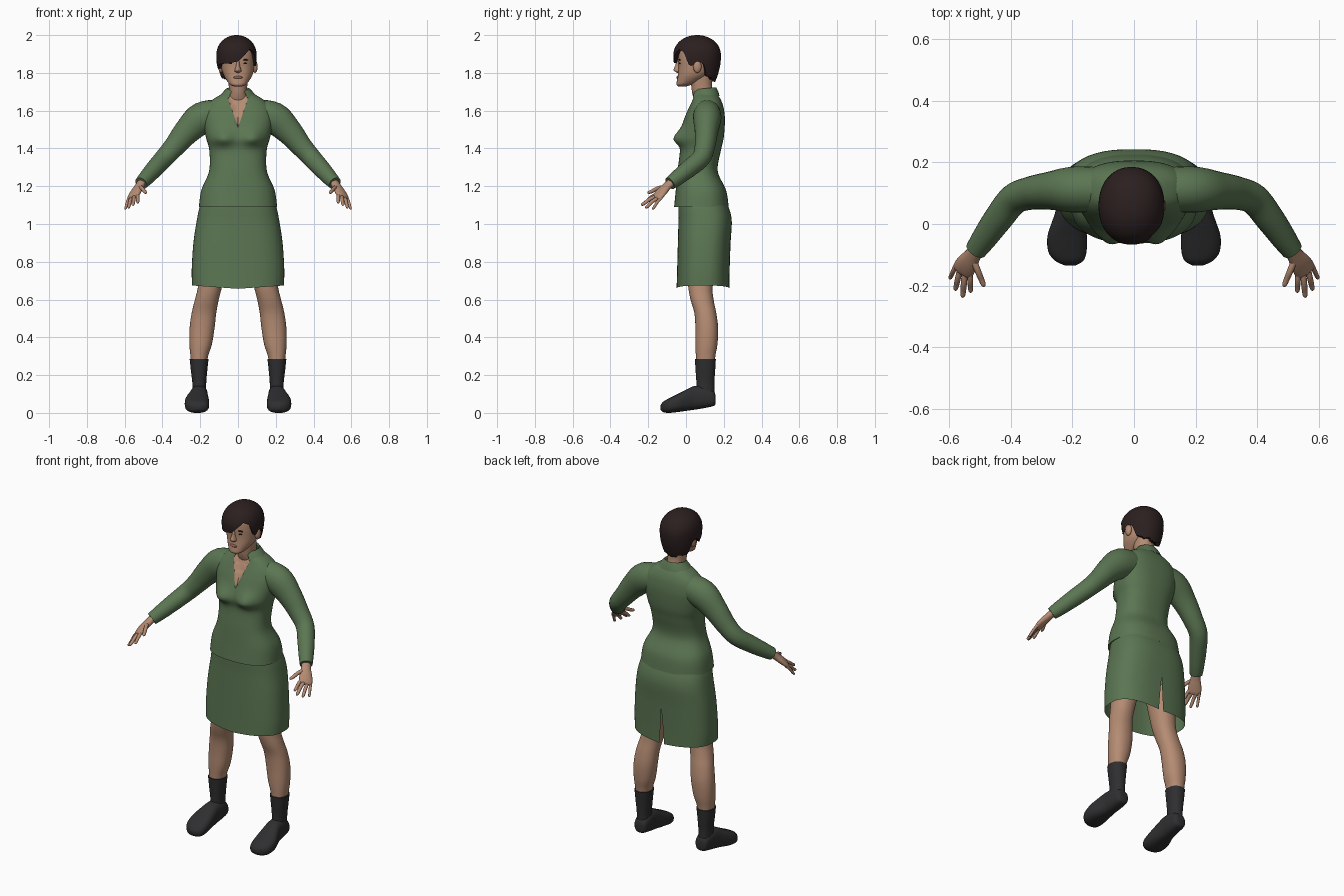
import bpy, bmesh, math, random
from mathutils import Vector

random.seed(4)
if "Cube" in bpy.data.objects:
    bpy.data.objects.remove(bpy.data.objects["Cube"])


def material(name, r, g, b):
    m = bpy.data.materials.new(name)
    m.use_nodes = True
    m.diffuse_color = (r, g, b, 1)
    m.node_tree.nodes["Principled BSDF"].inputs["Base Color"].default_value = (r, g, b, 1)
    return m


GREEN = material("green cloth", .105, .18, .085)
SKIN = material("skin", .46, .26, .17)
HAIR = material("dark brown hair", .025, .014, .014)
BLACK = material("black leather", .028, .028, .03)
LIP = material("lip brown", .3, .12, .09)


def smooth_rows(rows, steps):
    """Catmull-Rom interpolation of rows of numbers."""
    out = []
    for i in range(len(rows) - 1):
        quad = [rows[max(i - 1, 0)], rows[i], rows[i + 1], rows[min(i + 2, len(rows) - 1)]]
        for k in range(steps):
            t = k / steps
            out.append([.5 * (2 * b + (c - a) * t + (2 * a - 5 * b + 4 * c - d) * t * t
                              + (3 * b - a - 3 * c + d) * t ** 3) for a, b, c, d in zip(*quad)])
    return out + [list(rows[-1])]


def skin_rings(rings, caps=True):
    bm = bmesh.new()
    vs = [[bm.verts.new(p) for p in ring] for ring in rings]
    n = len(vs[0])
    for a, b in zip(vs, vs[1:]):
        for i in range(n):
            bm.faces.new((a[i], a[(i + 1) % n], b[(i + 1) % n], b[i]))
    if caps:
        bm.faces.new(vs[0])
        bm.faces.new(vs[-1])
    bmesh.ops.recalc_face_normals(bm, faces=bm.faces)
    return bm


def oval(a, power):
    s, c = math.sin(a), math.cos(a)
    return (math.copysign(abs(s) ** (2 / power), s), math.copysign(abs(c) ** (2 / power), c))


def loft(rows, axis="z", power=2.2, steps=4, n=48, caps=True):
    """Rows: position on the axis, centre x, half width, low and high on the other axis."""
    rings = []
    for t, cx, w, lo, hi in smooth_rows(rows, steps):
        ring = []
        for i in range(n):
            s, c = oval(math.tau * i / n, power)
            x, o = cx + w * s, (lo + hi) / 2 - (hi - lo) / 2 * c
            ring.append((x, o, t) if axis == "z" else (x, t, o))
        rings.append(ring)
    return skin_rings(rings, caps)


def tube(points, side=(0, 1, 0), n=20, steps=4):
    """Points: x, y, z, radius along side, radius across it."""
    rows = smooth_rows(points, steps)
    rings = []
    for i, row in enumerate(rows):
        p = Vector(row[:3])
        d = (Vector(rows[min(i + 1, len(rows) - 1)][:3]) - Vector(rows[max(i - 1, 0)][:3])).normalized()
        u = (Vector(side) - d * d.dot(Vector(side))).normalized()
        v = d.cross(u)
        rings.append([p + u * row[3] * math.cos(math.tau * k / n)
                      + v * row[4] * math.sin(math.tau * k / n) for k in range(n)])
    return skin_rings(rings)


def finish(bm, name, *mats, mirror=False):
    me = bpy.data.meshes.new(name)
    bm.to_mesh(me)
    bm.free()
    for m in mats:
        me.materials.append(m)
    me.shade_smooth()
    me.set_sharp_from_angle(angle=math.radians(50))
    ob = bpy.data.objects.new(name, me)
    bpy.context.collection.objects.link(ob)
    if mirror:
        mod = ob.modifiers.new("mirror", "MIRROR")
        mod.use_mirror_merge = False
    return ob


def ball(name, loc, size, mat, mirror=False):
    bm = bmesh.new()
    bmesh.ops.create_uvsphere(bm, u_segments=20, v_segments=12, radius=1)
    for v in bm.verts:
        v.co = Vector([l + s * c for l, s, c in zip(loc, size, v.co)])
    return finish(bm, name, mat, mirror=mirror)


def cut_wedge(bm, tip, slope, chosen):
    """Cut the two straight edges of a wedge into the chosen faces."""
    for s in (slope, -slope):
        faces = [f for f in bm.faces if chosen(f.calc_center_median())]
        geom = set(faces)
        for f in faces:
            geom.update(f.edges, f.verts)
        bmesh.ops.bisect_plane(bm, geom=list(geom), plane_co=(0, 0, tip), plane_no=(1, 0, -s), dist=1e-5)


# Jacket body with bust and an open V neck
bm = loft([(1.09, 0, .207, -.063, .226), (1.18, 0, .194, -.054, .212), (1.28, 0, .153, -.045, .168),
           (1.39, 0, .152, -.032, .185), (1.46, 0, .17, -.036, .2), (1.55, 0, .185, -.012, .206),
           (1.61, 0, .175, .012, .2), (1.65, 0, .145, .03, .188), (1.68, 0, .1, .042, .17),
           (1.695, 0, .065, .055, .15)], power=2.5, steps=6, n=72)
for v in bm.verts:
    if v.co.y < .06:
        drop = (v.co.z - 1.45) / (.05 if v.co.z > 1.45 else .035)
        v.co.y -= .036 * math.exp(-((abs(v.co.x) - .08) / .055) ** 2 - drop ** 2)
TIP, SLOPE = 1.51, .34
cut_wedge(bm, TIP, SLOPE, lambda c: c.y < .1 and c.z > 1.45)
for f in bm.faces:
    c = f.calc_center_median()
    if c.y < .1 and abs(c.x) < SLOPE * (c.z - TIP):
        f.material_index = 1
for v in bm.verts:
    if v.co.y < .1 and abs(v.co.x) < SLOPE * (v.co.z - TIP) - .003:
        v.co.y += .012
finish(bm, "jacket", GREEN, SKIN)

# Collar, open at the front
bm = bmesh.new()
grid = []
for i in range(33):
    a = math.radians(28 + 304 * i / 32)
    s, c = math.sin(a), -math.cos(a)
    back = (1 + c) / 2
    grid.append([bm.verts.new((r * s, .102 + r * k * c, z + back * .012))
                 for r, k, z in ((.105, .72, 1.665), (.082, .84, 1.69), (.06, .95, 1.712), (.052, 1, 1.7))])
for a, b in zip(grid, grid[1:]):
    for j in range(3):
        bm.faces.new((a[j], b[j], b[j + 1], a[j + 1]))
bmesh.ops.recalc_face_normals(bm, faces=bm.faces)
finish(bm, "collar", GREEN)

# Sleeves
finish(tube([(.08, .112, 1.585, .07, .075), (.19, .112, 1.56, .075, .085), (.27, .108, 1.49, .062, .07),
             (.335, .1, 1.412, .054, .057), (.39, .08, 1.35, .05, .051), (.44, .018, 1.295, .047, .047),
             (.485, -.045, 1.245, .041, .041), (.513, -.085, 1.215, .035, .035)], n=28, steps=5),
       "sleeves", GREEN, mirror=True)

# Hands
across = (.05, .035, -.015)
finish(tube([(.505, -.072, 1.225, .026, .022), (.522, -.1, 1.2, .027, .02), (.54, -.127, 1.172, .035, .019),
             (.555, -.15, 1.146, .037, .015), (.56, -.16, 1.136, .028, .008)], across), "palms", SKIN, mirror=True)
for name, base, tip, r in (("index", (.532, -.155, 1.155), (.53, -.222, 1.112), .0095),
                           ("middle", (.549, -.158, 1.144), (.556, -.238, 1.1), .01),
                           ("ring", (.565, -.148, 1.136), (.58, -.215, 1.085), .0095),
                           ("little", (.577, -.133, 1.134), (.598, -.178, 1.078), .008),
                           ("thumb", (.522, -.115, 1.195), (.486, -.203, 1.165), .0105)):
    a, b = Vector(base), Vector(tip)
    pts = [(*a.lerp(b, t), r * k, r * k) for t, k in ((-.1, 1), (.4, 1.05), (.75, .9), (.93, .75), (1, .3))]
    pts[1] = (*(Vector(pts[1][:3]) + Vector((0, 0, .006))), r, r)
    finish(tube(pts, across, n=12, steps=3), name + "_fingers", SKIN, mirror=True)

# Skirt with a slit at the back and an open hem
bm = loft([(.675, 0, .243, -.05, .23), (.76, 0, .245, -.047, .231), (.9, 0, .236, -.043, .236),
           (1.02, 0, .218, -.04, .242), (1.1, 0, .2, -.04, .222), (1.16, 0, .17, -.03, .19)],
          power=2.6, steps=6, n=72, caps=False)
for v in bm.verts:
    v.co.z -= .018 * (1 - abs(v.co.x) / .25) * max(0, (.8 - v.co.z) / .125)
cut_wedge(bm, .87, .075, lambda c: c.y > .1 and c.z < .92)
slit = [f for f in bm.faces for c in [f.calc_center_median()]
        if c.y > .1 and abs(c.x) < .075 * (.87 - c.z)]
bmesh.ops.delete(bm, geom=slit, context="FACES")
finish(bm, "skirt", GREEN)

# Legs, socks and shoes
finish(loft([(.12, .205, .034, .058, .147), (.28, .206, .044, .053, .153), (.36, .198, .059, .05, .166),
             (.45, .19, .066, .05, .17), (.53, .18, .065, .044, .16), (.6, .165, .063, .024, .146),
             (.68, .146, .064, .01, .142), (.88, .115, .075, -.01, .17)], n=32), "legs", SKIN, mirror=True)
finish(loft([(.1, .205, .036, .055, .15), (.16, .205, .037, .055, .15), (.22, .206, .043, .051, .154),
             (.285, .206, .05, .047, .158)], n=32), "socks", BLACK, mirror=True)
finish(loft([(.157, .203, .015, .05, .085), (.147, .203, .036, .037, .115), (.1, .204, .044, .026, .142),
             (.045, .207, .047, .017, .142), (.01, .211, .054, .012, .128), (-.04, .217, .064, .005, .102),
             (-.09, .216, .062, 0, .077), (-.12, .21, .045, .004, .06), (-.135, .207, .016, .018, .04)],
            axis="y", power=2.6, n=32), "shoes", BLACK, mirror=True)

# Neck and head
finish(loft([(1.62, 0, .07, .06, .17), (1.68, 0, .05, .036, .15), (1.73, 0, .049, .028, .138),
             (1.8, 0, .055, .02, .14)], n=32), "neck", SKIN)
finish(loft([(1.728, 0, .02, -.04, .0), (1.738, 0, .042, -.05, .03), (1.76, 0, .06, -.048, .08),
             (1.79, 0, .077, -.043, .12), (1.83, -.002, .087, -.04, .14), (1.88, -.003, .09, -.042, .152),
             (1.93, -.004, .085, -.036, .15), (1.965, -.005, .06, -.01, .125), (1.985, -.005, .02, .03, .08)]),
       "head", SKIN)
finish(loft([(1.8, 0, .008, -.046, .01), (1.807, 0, .018, -.058, .01), (1.816, 0, .018, -.066, .01),
             (1.84, 0, .011, -.057, .01), (1.875, 0, .009, -.042, .01)], n=20), "nose", SKIN)
ball("lips", (0, -.042, 1.776), (.024, .0095, .008), LIP)
ball("ears", (.09, .06, 1.833), (.014, .022, .033), SKIN, mirror=True)
ball("eyes", (.034, -.031, 1.85), (.013, .006, .0045), HAIR, mirror=True)
ball("eyebrows", (.036, -.033, 1.869), (.02, .006, .004), HAIR, mirror=True)

# Hair with a fringe swept to the right side
hairline = [(-180, 1.757), (-118, 1.775), (-104, 1.85), (-88, 1.855), (-76, 1.82), (-60, 1.845), (-15, 1.852),
            (5, 1.862), (22, 1.895), (40, 1.925), (58, 1.91), (72, 1.835), (82, 1.84), (92, 1.86),
            (104, 1.85), (118, 1.775), (180, 1.757)]


def hair_edge(deg):
    for (a, za), (b, zb) in zip(hairline, hairline[1:]):
        if deg <= b:
            return za + (zb - za) * (deg - a) / (b - a)


def hair_point(deg, z, k=1):
    if z > 1.89:
        r = max(0, 1 - ((z - 1.89) / .11) ** 2.2) ** .5
    else:
        r = 1 - 13 * (1.89 - z) ** 2
    s, c = oval(math.radians(deg), 2.15)
    return (-.008 + .107 * r * k * s, .059 - .126 * r * k * c, z)


N, M = 72, 16
edges = []
for i in range(N):
    deg = -180 + 360 * i / N
    edges.append((deg, hair_edge(deg) + (random.uniform(-.008, .008) if abs(deg) > 112 else 0)))
rings = [[hair_point(d, 1.9995 - (1.9995 - e) * (j / M) ** 1.6) for d, e in edges] for j in range(M + 1)]
rings.append([hair_point(d, e + .004, .76) for d, e in edges])
finish(skin_rings(rings), "hair", HAIR)
